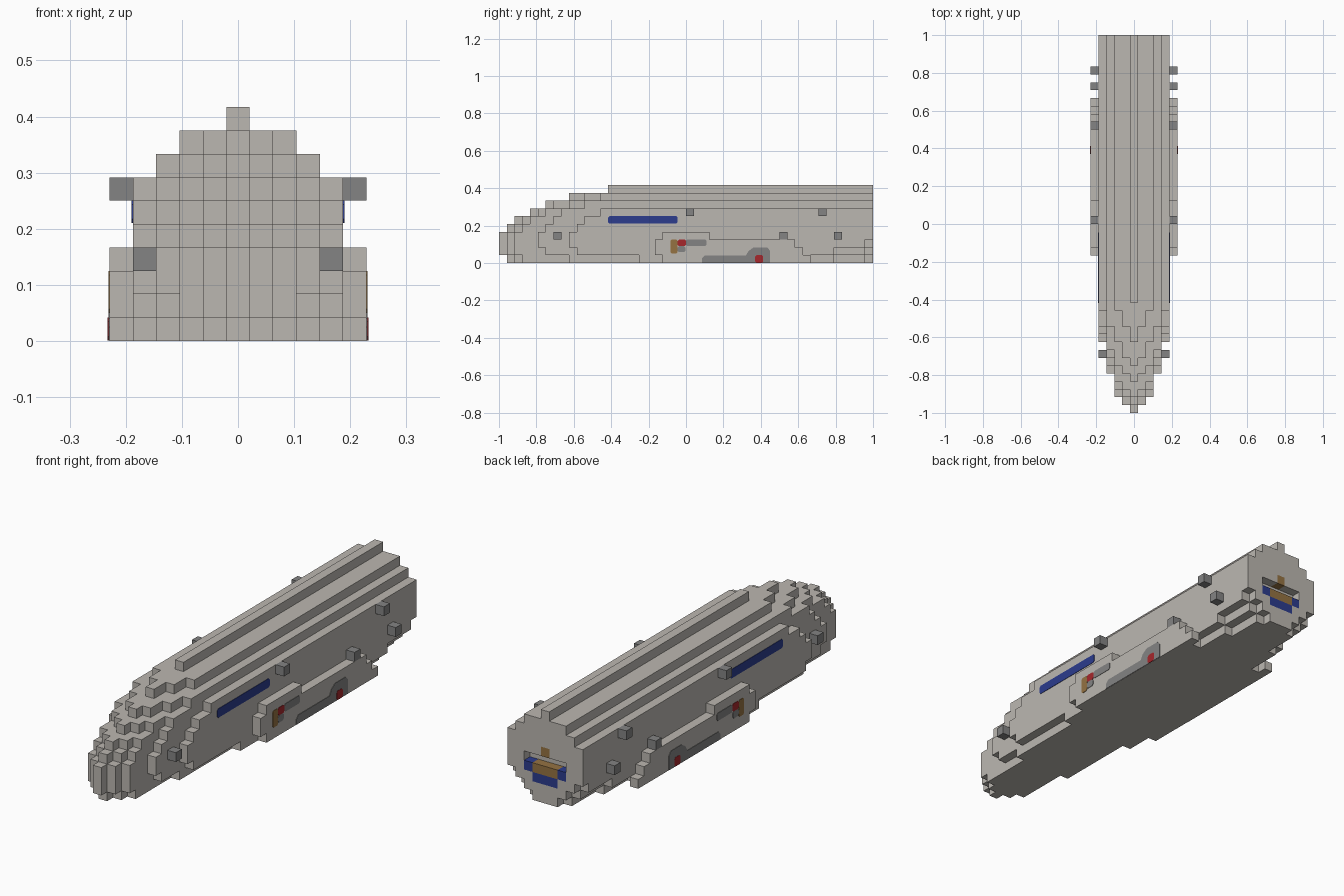
import bpy
import bmesh
from mathutils import Vector

cube = bpy.data.objects.get("Cube")
if cube:
    bpy.data.objects.remove(cube)

UNIT = 2 / 48          # edge of one building block
HALF = UNIT / 2
LENGTH = 48


def make_material(name, red, green, blue):
    material = bpy.data.materials.new(name)
    colour = (red, green, blue, 1)
    material.diffuse_color = colour
    material.use_nodes = True
    material.node_tree.nodes["Principled BSDF"].inputs["Base Color"].default_value = colour
    return material


warm_grey = make_material("warm grey", 0.50, 0.475, 0.44)
mid_grey = make_material("mid grey", 0.23, 0.23, 0.23)
blue = make_material("deep blue", 0.025, 0.045, 0.27)
red = make_material("dark red", 0.38, 0.02, 0.025)
brown = make_material("ochre brown", 0.30, 0.17, 0.055)


def link_mesh(name, bm, materials):
    mesh = bpy.data.meshes.new(name)
    bm.to_mesh(mesh)
    bm.free()
    for material in materials:
        mesh.materials.append(material)
    obj = bpy.data.objects.new(name, mesh)
    bpy.context.collection.objects.link(obj)
    return obj


def block_solid(name, cells, materials, paint=None):
    """Skin a set of (column, row, layer) blocks, then merge flat areas."""
    bm = bmesh.new()
    corners = {}

    def corner(point):
        key = tuple(round(value / HALF) for value in point)
        if key not in corners:
            corners[key] = bm.verts.new(point)
        return corners[key]

    for cell in cells:
        i, j, k = cell
        centre = Vector((i * UNIT, (j + 0.5) * UNIT - 1, (k + 0.5) * UNIT))
        for axis in range(3):
            for sign in (-1, 1):
                near = list(cell)
                near[axis] += sign
                if tuple(near) in cells:
                    continue
                normal, u, v = Vector(), Vector(), Vector()
                normal[axis] = sign * HALF
                u[(axis + 1) % 3] = HALF
                v[(axis + 2) % 3] = HALF * sign
                middle = centre + normal
                ring = (middle - u - v, middle + u - v, middle + u + v, middle - u + v)
                face = bm.faces.new([corner(p) for p in ring])
                if paint:
                    face.material_index = paint(cell)
    bmesh.ops.dissolve_limit(bm, angle_limit=0.01, verts=bm.verts[:],
                             edges=bm.edges[:], delimit={'MATERIAL'})
    return link_mesh(name, bm, materials)


def side_plate(name, outline, x, material):
    """Thin painted panel on both flanks, outline given as (y, z)."""
    for label, side in (("left", 1), ("right", -1)):
        bm = bmesh.new()
        face = bm.faces.new([bm.verts.new((side * (x - 0.001), y, z)) for y, z in outline])
        made = bmesh.ops.extrude_face_region(bm, geom=[face])["geom"]
        moved = [v for v in made if isinstance(v, bmesh.types.BMVert)]
        bmesh.ops.translate(bm, verts=moved, vec=(side * 0.003, 0, 0))
        bmesh.ops.recalc_face_normals(bm, faces=bm.faces[:])
        link_mesh(label + "_" + name, bm, [material])


def rounded(y0, y1, z0, z1, cut=0.007):
    return [(y0 + cut, z0), (y1 - cut, z0), (y1, z0 + cut), (y1, z1 - cut),
            (y1 - cut, z1), (y0 + cut, z1), (y0, z1 - cut), (y0, z0 + cut)]


# Hull: first row of each column, from the centre outwards, layer by layer
nose = [
    (1, 2, 3, 9, 18),
    (0, 1, 2, 6, 10),
    (0, 1, 2, 5, 9),
    (0, 1, 2, 5, 9),
    (1, 2, 3, 6, 10),
    (2, 3, 4, 7, 11),
    (4, 5, 6, 8, 13),
    (6, 7, 9, 11),
    (9, 11, 13),
    (14,),
]
# Rows cut away at the tail of the lowest layers
tail_cut = [(0, 0, 1, 5, 9), (0, 0, 0, 1, 5), (0, 0, 0, 0, 1)]

hull = set()
for layer, starts in enumerate(nose):
    for column, start in enumerate(starts):
        cut = tail_cut[layer][column] if layer < len(tail_cut) else 0
        for row in range(start, LENGTH - cut):
            hull.update({(column, row, layer), (-column, row, layer)})

# Slot in the tail face
for column in range(-2, 3):
    hull.discard((column, LENGTH - 1, 4))


def hull_paint(cell):
    """Coloured engine blocks around the tail slot."""
    column, row, layer = abs(cell[0]), cell[1], cell[2]
    if row == LENGTH - 1:
        if (layer == 3 and column < 2) or (layer == 5 and column == 0):
            return 2
        if (layer == 3 and column == 2) or (layer == 2 and column < 2):
            return 1
    return 0


block_solid("hull", hull, [warm_grey, blue, brown], hull_paint)

# Side pods
pod_rows = [(21, 40), (20, 39), (20, 38), (21, 27)]
for label, side in (("left", 1), ("right", -1)):
    pod = {(side * 5, row, layer) for layer, (first, last) in enumerate(pod_rows)
           for row in range(first, last)}
    block_solid(label + "_pod", pod, [warm_grey])

    # Small thruster blocks: column, row, layer
    thrusters = [(4, 7, 3), (5, 24, 6), (5, 36, 3), (5, 41, 6), (5, 43, 3)]
    for number, (column, row, layer) in enumerate(thrusters):
        block_solid(f"{label}_thruster_{number + 1}",
                    {(side * column, row, layer)}, [mid_grey])

# Painted markings on the flanks
hull_x = 4.5 * UNIT
pod_x = 5.5 * UNIT
side_plate("window_stripe", rounded(-0.417, -0.045, 0.21, 0.25), hull_x, blue)
side_plate("brown_mark", rounded(-0.083, -0.045, 0.05, 0.125), pod_x, brown)
side_plate("red_mark", rounded(-0.045, 0, 0.09, 0.125), pod_x, red)
side_plate("grey_bar", rounded(0, 0.11, 0.09, 0.125), pod_x, mid_grey)
side_plate("grey_foot", rounded(-0.045, -0.004, 0.058, 0.09), pod_x, mid_grey)
side_plate("red_lamp", rounded(0.37, 0.412, 0.001, 0.042), pod_x + 0.001, red)
side_plate("grey_sweep", [(0.085, 0.001), (0.45, 0.001), (0.45, 0.065), (0.435, 0.082),
                          (0.36, 0.082), (0.335, 0.065), (0.32, 0.04), (0.1, 0.04),
                          (0.085, 0.025)], pod_x, mid_grey)
